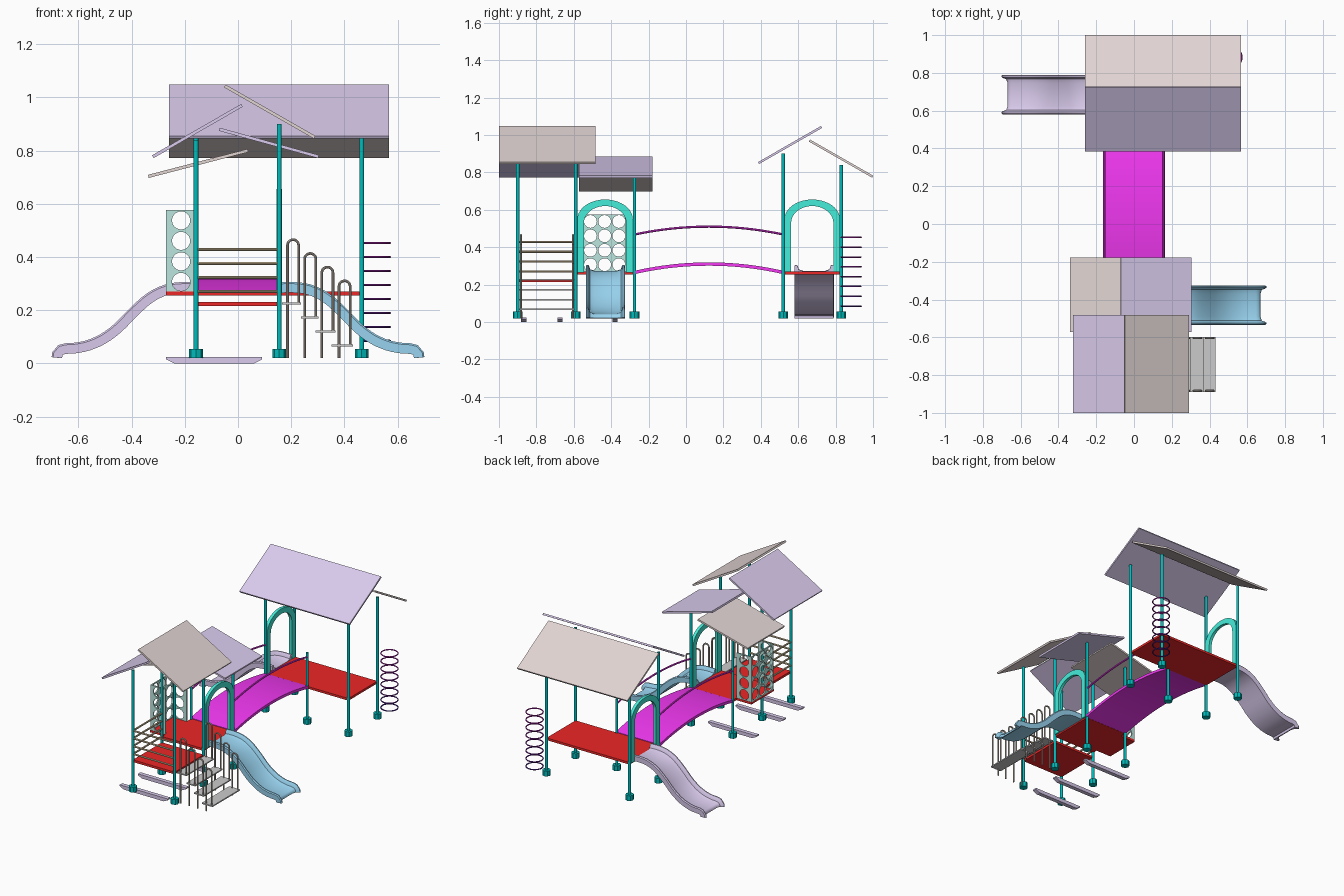
import bpy, bmesh
from math import sin, cos, pi
from mathutils import Vector

if "Cube" in bpy.data.objects:
    bpy.data.objects.remove(bpy.data.objects["Cube"])

mats = {}
COL = dict(teal=(0, .5, .5), mint=(.06, .85, .7), red=(.85, .02, .02), magenta=(.9, .04, .9),
           blue=(.32, .66, .88), lilac=(.7, .6, .85), brown=(.75, .66, .65), tan=(.68, .54, .34),
           pale=(.5, .8, .74), wire=(.55, .48, .42), grey=(.6, .6, .6))


def paint(ob, col):
    rgb = COL[col] if isinstance(col, str) else col
    if rgb not in mats:
        m = bpy.data.materials.new("paint_%d" % len(mats))
        m.diffuse_color = (*rgb, 1)
        m.use_nodes = True
        m.node_tree.nodes["Principled BSDF"].inputs["Base Color"].default_value = m.diffuse_color
        mats[rgb] = m
    ob.data.materials.append(mats[rgb])
    return ob


def mesh(name, verts, faces, col, smooth=False):
    me = bpy.data.meshes.new(name)
    me.from_pydata([tuple(v) for v in verts], [], faces)
    bm = bmesh.new()
    bm.from_mesh(me)
    bmesh.ops.recalc_face_normals(bm, faces=bm.faces)
    bm.to_mesh(me)
    bm.free()
    ob = bpy.data.objects.new(name, me)
    bpy.context.collection.objects.link(ob)
    if smooth:
        bpy.ops.object.select_all(action='DESELECT')
        ob.select_set(True)
        bpy.context.view_layer.objects.active = ob
        bpy.ops.object.shade_smooth_by_angle(angle=.7)
    return paint(ob, col)


def loft(name, rings, col, cap=True, smooth=False, loop=False):
    """Skin closed rings of equal length."""
    n, k = len(rings[0]), len(rings)
    verts = [p for r in rings for p in r]
    faces = [(i * n + j, i * n + (j + 1) % n, (i + 1) % k * n + (j + 1) % n, (i + 1) % k * n + j)
             for i in range(k if loop else k - 1) for j in range(n)]
    if cap and not loop:
        faces += [tuple(range(n)), tuple(range((k - 1) * n, k * n))]
    return mesh(name, verts, faces, col, smooth)


def box(name, x0, x1, y0, y1, z0, z1, col):
    return loft(name, [[(x0, y0, z), (x1, y0, z), (x1, y1, z), (x0, y1, z)] for z in (z0, z1)], col)


def cyl(name, x, y, z0, z1, r, col, n=16):
    return loft(name, [[(x + r * cos(2 * pi * i / n), y + r * sin(2 * pi * i / n), z) for i in range(n)]
                       for z in (z0, z1)], col, smooth=True)


def tube(name, pts, r, col, side, n=8, loop=False):
    """Round bar along a planar path; side is the normal of its plane."""
    pts, side, rings = [Vector(p) for p in pts], Vector(side), []
    k = len(pts)
    for i, p in enumerate(pts):
        a, b = (pts[i - 1], pts[(i + 1) % k]) if loop else (pts[max(i - 1, 0)], pts[min(i + 1, k - 1)])
        u = (b - a).normalized().cross(side)
        rings.append([p + r * (cos(2 * pi * j / n) * u + sin(2 * pi * j / n) * side) for j in range(n)])
    return loft(name, rings, col, smooth=True, loop=loop)


XL, XR, XF = -.158, .155, .465
YA, YB, YC, YD, YE = -.9, -.59, -.275, .52, .83

# Posts with feet
for x, y, top in [(XL, YA, .84), (XR, YA, .9), (XL, YB, .84), (XR, YB, .9), (XL, YC, .735), (XR, YC, .8),
                  (XL, YD, .9), (XF, YD, .9), (XL, YE, .84), (XF, YE, .84), (XR, YD, .5)]:
    cyl("post", x, y, .03, top, .009, 'teal')
    cyl("post_foot", x, y, .02, .055, .026, 'teal', 8)

# Decks
box("front_deck", XL, XR, YA, YB, .215, .23, 'red')
box("middle_deck", XL, XR, YB, YC, .255, .27, 'red')
box("back_deck", XL, XF, YD, YE, .255, .27, 'red')
box("bay_floor", -.27, XL, -.555, -.315, .255, .27, 'red')


# Roofs: each panel is a sloped slab given by its profile (u, z) and its extent along the ridge
def roof(name, a, b, lo, hi, along_x, col):
    d = (Vector(b) - Vector(a)).normalized()
    n = Vector((-d.y, d.x)) * (.006 if d.x > 0 else -.006)
    prof = [Vector(a) + n, Vector(b) + n, Vector(b) - n, Vector(a) - n]
    loft(name, [[(w, p.x, p.y) if along_x else (p.x, w, p.y) for p in prof] for w in (lo, hi)], col)


roof("front_roof_left", (-.32, .777), (.015, .97), -1, -.483, False, 'lilac')
roof("front_roof_right", (-.05, 1.043), (.288, .85), -1, -.483, False, 'brown')
roof("middle_roof_left", (-.337, .703), (.037, .8), -.573, -.178, False, 'brown')
roof("middle_roof_right", (-.07, .88), (.303, .777), -.573, -.178, False, 'lilac')
roof("back_roof_front", (.388, .85), (.725, 1.043), -.26, .567, True, 'lilac')
roof("back_roof_rear", (.66, .97), (.998, .777), -.26, .567, True, 'brown')

# Arched bridge with handrails
N = 20
ys = [YC + (YD - YC) * i / N for i in range(N + 1)]
bow = [1 - (2 * i / N - 1) ** 2 for i in range(N + 1)]
loft("bridge_deck", [[(-.163, y, .256 + .045 * b), (.163, y, .256 + .045 * b),
                      (.163, y, .274 + .045 * b), (-.163, y, .274 + .045 * b)]
                     for y, b in zip(ys, bow)], 'magenta', smooth=True)
for x in (XL, XR):
    tube("bridge_handrail", [(x, y, .468 + .042 * b) for y, b in zip(ys, bow)], .006, 'magenta', (1, 0, 0))


# Slides: U-shaped section swept down a path; s is the direction in x
def slide(name, s, yc, col):
    ctrl = [(.15, .268), (.2, .27), (.26, .263), (.32, .235), (.38, .183), (.44, .122), (.5, .078),
            (.56, .052), (.61, .042)]
    path = []
    for i in range(len(ctrl) - 1):       # smooth interpolation
        p = [Vector(ctrl[min(max(i + k, 0), len(ctrl) - 1)]) for k in (-1, 0, 1, 2)]
        for t in (0, 1 / 3, 2 / 3):
            path.append(.5 * (2 * p[1] + (p[2] - p[0]) * t + (2 * p[0] - 5 * p[1] + 4 * p[2] - p[3]) * t * t
                              + (3 * p[1] - p[0] - 3 * p[2] + p[3]) * t ** 3))
    path += [Vector(ctrl[-1]), Vector((.645, .04)), Vector((.659, .037)), Vector((.664, .03)), Vector((.665, .02))]
    half = [(.104, -.004), (.105, .03), (.1, .036), (.093, .036), (.088, .03), (.082, .012), (.06, .004)]
    sec = half + [(-a, b) for a, b in reversed(half)]
    rings = []
    for i, p in enumerate(path):
        d = (path[min(i + 1, len(path) - 1)] - path[max(i - 1, 0)]).normalized()
        n = Vector((-d.y, d.x))
        rings.append([(s * (p.x + n.x * h), yc + w, max(.02, p.y + n.y * h)) for w, h in sec])
    loft(name, rings, col, smooth=True)


slide("right_slide", 1, -.43, 'blue')
slide("left_slide", -1, .685, 'lilac')


# Arched gateways at the slide entries
def arch(name, x, yc):
    def outline(a, spring, rise):
        return [(a, .265)] + [(a * cos(pi * i / 20), spring + rise * sin(pi * i / 20)) for i in range(21)] + [(-a, .265)]
    rings = []
    for (a, b), (c, d) in zip(outline(.148, .55, .105), outline(.113, .53, .09)):
        rings.append([(x - .01, yc + a, b), (x + .01, yc + a, b), (x + .01, yc + c, d), (x - .01, yc + c, d)])
    loft(name, rings, 'mint', smooth=True)


arch("right_gateway", XR, (YB + YC) / 2)
arch("left_gateway", XL, (YD + YE) / 2)


# Bay of panels with round holes
def hole_panel(name, origin, along, cols, w):
    o, u, h, n = Vector(origin), Vector(along), .077, 24
    verts, faces = [], []
    for c in range(cols):
        for r in range(4):
            mid, base = o + u * w * (c + .5) + Vector((0, 0, h * (r + .5))), len(verts)
            for i in range(n):
                a, b = cos(2 * pi * i / n), sin(2 * pi * i / n)
                m = max(abs(a), abs(b))
                verts += [mid + .034 * (u * a + Vector((0, 0, b))),
                          mid + u * (a / m * w / 2) + Vector((0, 0, b / m * h / 2))]
            faces += [(base + 2 * i, base + 2 * i + 1, base + (2 * i + 3) % (2 * n), base + (2 * i + 2) % (2 * n))
                      for i in range(n)]
    ob = mesh(name, verts, faces, 'pale')
    bm = bmesh.new()
    bm.from_mesh(ob.data)
    bmesh.ops.remove_doubles(bm, verts=bm.verts, dist=1e-4)
    bmesh.ops.recalc_face_normals(bm, faces=bm.faces)
    bm.to_mesh(ob.data)
    bm.free()
    mod = ob.modifiers.new("thickness", 'SOLIDIFY')
    mod.thickness, mod.offset = .008, 0


hole_panel("bay_side", (-.266, -.549, .268), (0, 1, 0), 3, .076)
hole_panel("bay_front", (-.27, -.549, .268), (1, 0, 0), 1, .112)
hole_panel("bay_back", (-.27, -.321, .268), (1, 0, 0), 1, .112)

# Guard bars on the front and left of the front deck
for z in (.27, .323, .376, .428):
    tube("front_bar", [(XL, YA, z), (XR, YA, z)], .006, 'tan', (0, 0, 1))
    tube("left_bar", [(XL, YA, z), (XL, YB, z)], .006, 'tan', (0, 0, 1))

# Steps with hooped handrails
for i, (x0, x1) in enumerate([(.165, .237), (.237, .302), (.292, .367), (.352, .432)]):
    z = .225 - .0525 * i
    box("step", x0, x1, -.89, -.597, z - .004, z + .004, 'grey')
    xc, r, top = .207 + .0645 * i, .021, .465 - .0515 * i
    for y in (-.882, -.604):
        pts = [(xc - r, y, .02)] + [(xc - r * cos(pi * k / 10), y, top - r + r * sin(pi * k / 10))
                                    for k in range(11)] + [(xc + r, y, z)]
        tube("step_hoop", pts, .005, 'wire', (0, 1, 0))

# Ring climber beside the back corner post
for i in range(8):
    t = i / 7
    tube("climber_ring", [(.518 + .053 * cos(2 * pi * k / 28), .883 + .053 * sin(2 * pi * k / 28), .085 + .0525 * i)
                          for k in range(28)], .004, (.08 + .4 * t, .02, .35 + .1 * t), (0, 0, 1), loop=True)

# Low balance beams
for y in (-.868, -.673, -.38):
    prof = [(-.24, 0), (.06, 0), (.09, .015), (.09, .024), (-.27, .024), (-.27, .015)]
    loft("balance_beam", [[(x, y + d, z) for x, z in prof] for d in (-.014, .014)], 'lilac')
